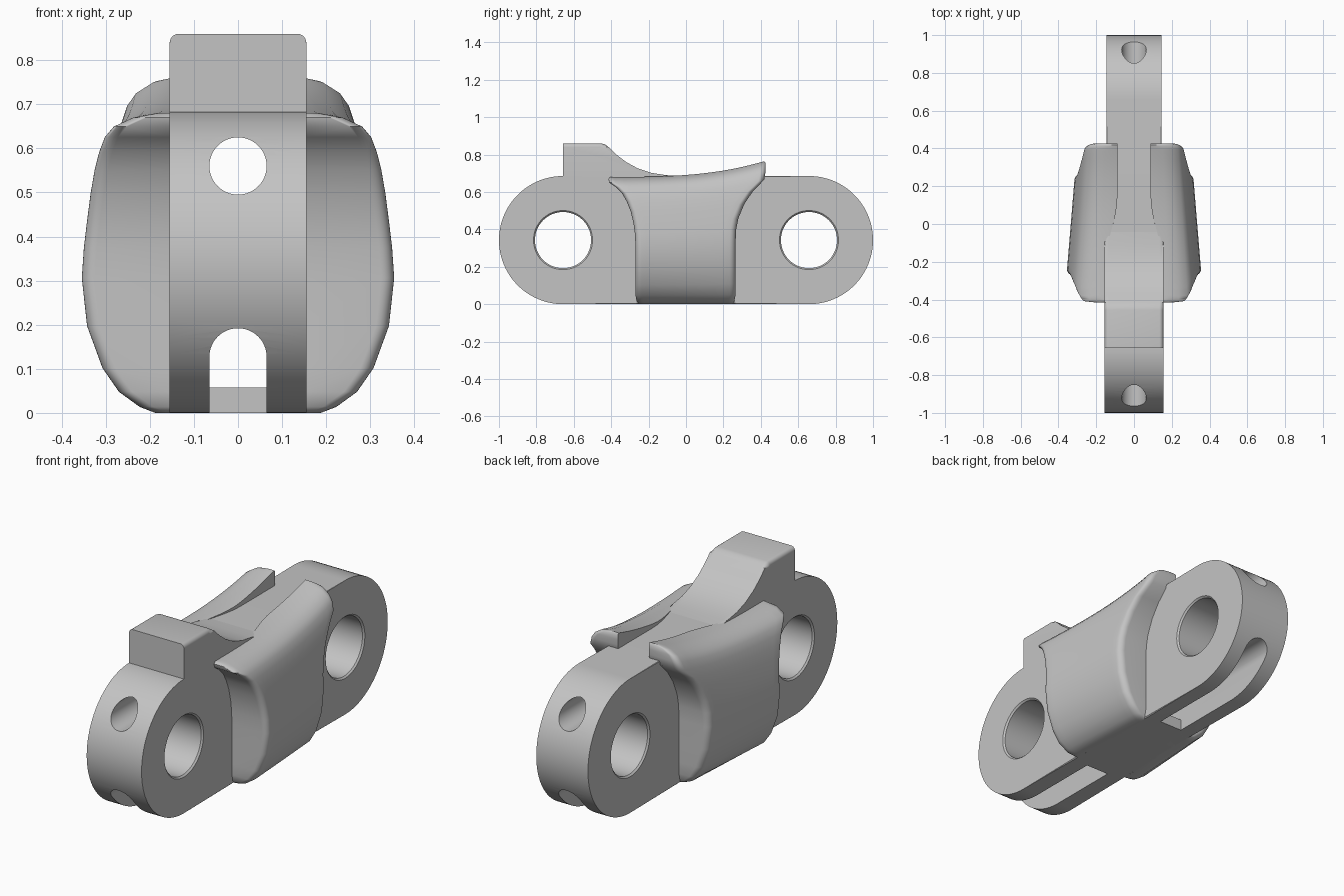
import bpy, bmesh, math

cube = bpy.data.objects.get("Cube")
if cube:
    bpy.data.objects.remove(cube, do_unlink=True)

grey = bpy.data.materials.new("plain grey")
grey.use_nodes = True
grey.diffuse_color = (0.55, 0.55, 0.55, 1)
grey.node_tree.nodes["Principled BSDF"].inputs["Base Color"].default_value = (0.55, 0.55, 0.55, 1)

R = 0.3425            # end radius of the link
PIN_Y = 1 - R         # pin hole centre
HOLE = 0.065          # half width of lengthwise holes


def finish(name, bm):
    bmesh.ops.recalc_face_normals(bm, faces=bm.faces)
    mesh = bpy.data.meshes.new(name)
    bm.to_mesh(mesh)
    bm.free()
    mesh.materials.append(grey)
    obj = bpy.data.objects.new(name, mesh)
    bpy.context.collection.objects.link(obj)
    return obj


def skin(bm, rings):
    """Join equal rings of points with quads, return the vertex rings."""
    vr = [[bm.verts.new(p) for p in ring] for ring in rings]
    n = len(vr[0])
    for a, b in zip(vr, vr[1:]):
        for i in range(n):
            j = (i + 1) % n
            bm.faces.new((a[i], a[j], b[j], b[i]))
    return vr


def loft(name, rings, bevel=0, segments=1, min_z=-1):
    """Closed loft; optionally bevel the cap edges that lie above min_z."""
    bm = bmesh.new()
    vr = skin(bm, rings)
    caps = [bm.faces.new(vr[0]), bm.faces.new(vr[-1])]
    if bevel:
        edges = [e for f in caps for e in f.edges
                 if (e.verts[0].co.z + e.verts[1].co.z) / 2 > min_z
                 and abs(e.verts[0].co.y) + abs(e.verts[1].co.y) > 1e-4]
        bmesh.ops.bevel(bm, geom=edges, offset=bevel, segments=segments,
                        profile=0.5, affect='EDGES', clamp_overlap=False)
    return finish(name, bm)


def arc(cy, cz, r, start, end, n):
    return [(cy + r * math.cos(math.radians(start + (end - start) * i / n)),
             cz + r * math.sin(math.radians(start + (end - start) * i / n)))
            for i in range(n + 1)]


def across(pts, x):
    return [(x, a, b) for a, b in pts]


def along(pts, y):
    return [(a, y, b) for a, b in pts]


def smooth(obj, angle=35):
    bpy.ops.object.select_all(action='DESELECT')
    obj.select_set(True)
    bpy.context.view_layer.objects.active = obj
    bpy.ops.object.shade_smooth_by_angle(angle=math.radians(angle))


def cut(obj, cutters):
    bpy.context.view_layer.objects.active = obj
    for c in cutters:
        mod = obj.modifiers.new("cut", 'BOOLEAN')
        mod.operation = 'DIFFERENCE'
        mod.solver = 'EXACT'
        mod.object = c
        bpy.ops.object.modifier_apply(modifier=mod.name)
        bpy.data.objects.remove(c, do_unlink=True)


# Link body: two rounded halves, the front one slightly wider
for name, side, half in (("front_link_body", -1, 0.155), ("back_link_body", 1, 0.146)):
    profile = arc(-PIN_Y, R, R, 90, 270, 48) + [(0, 0), (0, 2 * R)]
    profile = [(-side * y, z) for y, z in profile]
    body = loft(name, [across(profile, -half), across(profile, half)], bevel=0.008)

    # Chamfered pin hole
    stations = ((-half - 0.01, 0.168), (-half + 0.008, 0.15),
                (half - 0.008, 0.15), (half + 0.01, 0.168))
    pin = loft("pin_cutter", [across(arc(side * PIN_Y, R, r, 0, 360, 64)[:-1], x)
                              for x, r in stations])
    # Round lengthwise hole, arched tunnel and open bottom slot
    ends = (side * -0.1, side * 1.1)
    bore = arc(0, 0.56, HOLE, 0, 360, 48)[:-1]
    arch = arc(0, 0.127, HOLE, 0, 180, 24)
    tunnel = arch + [(-HOLE, 0.058), (HOLE, 0.058)]
    slot = arch + [(-HOLE, -0.1), (HOLE, -0.1)]
    cutters = [pin,
               loft("bore_cutter", [along(bore, y) for y in ends]),
               loft("tunnel_cutter", [along(tunnel, y) for y in ends]),
               loft("slot_cutter", [along(slot, y) for y in (side * 0.28, side * 1.1)])]
    cut(body, cutters)
    smooth(body)

# Raised stop block sweeping down into the body
slope = [(-0.455, 0.86), (-0.435, 0.855), (-0.415, 0.841), (-0.37, 0.798),
         (-0.32, 0.760), (-0.26, 0.727), (-0.19, 0.703), (-0.11, 0.690), (-0.03, 0.684)]
block = [(-PIN_Y, 0.64), (-PIN_Y, 0.86)] + slope + [(-0.03, 0.64)]


def stop_block():
    bm = bmesh.new()
    vr = skin(bm, [across(block, -0.155), across(block, 0.155)])
    for ring in vr:
        bm.faces.new(ring)
    # Round only the upper side edges
    edges = [e for e in bm.edges
             if abs(e.verts[0].co.x - e.verts[1].co.x) < 1e-5
             and all(v.co.z > 0.683 for v in e.verts)]
    bmesh.ops.bevel(bm, geom=edges, offset=0.055, segments=6, profile=0.5,
                    affect='EDGES', clamp_overlap=True)
    return finish("stop_block", bm)


smooth(stop_block())

# Side wings: relative height, outer x, front y, back y
ROWS = [(0, 0.19, -0.25, 0.25), (0.02, 0.225, -0.264, 0.258), (0.07, 0.272, -0.27, 0.265),
        (0.15, 0.31, -0.27, 0.265), (0.29, 0.345, -0.27, 0.265), (0.45, 0.357, -0.27, 0.265),
        (0.55, 0.352, -0.273, 0.268), (0.63, 0.345, -0.28, 0.28), (0.73, 0.335, -0.296, 0.313),
        (0.81, 0.324, -0.318, 0.36), (0.87, 0.312, -0.342, 0.418), (0.92, 0.297, -0.375, 0.425),
        (0.955, 0.275, -0.41, 0.425), (0.985, 0.232, -0.415, 0.425), (1, 0.18, -0.405, 0.418)]


def inner_x(y):
    t = min(max((y + 0.2) / 0.34, 0), 1)
    return 0.15 - 0.062 * t * t * (3 - 2 * t)


def top_z(y):
    return 0.68 + 0.085 * max(0, (y + 0.42) / 0.84) ** 3


def wing(name, side):
    r, steps, spans = 0.032, 6, 16
    rings = []
    for v, xo, yf, yb in ROWS:
        turn = [math.pi / 2 * i / steps for i in range(steps + 1)]
        front = [(yf + r * (1 - math.cos(a)), r * (1 - math.sin(a))) for a in turn]
        back = [(yb - r * (1 - math.cos(a)), r * (1 - math.sin(a))) for a in reversed(turn)]
        y0, y1 = front[-1][0], back[0][0]
        middle = [(y0 + (y1 - y0) * i / spans, 0) for i in range(1, spans)]
        outer, inner = [], []
        for y, drop in front + middle + back:
            x = xo * (1 - 0.125 * (y + 0.27) / 0.54) - drop
            z = v * top_z(y)
            outer.append((side * max(x, inner_x(y) + 0.004), y, z))
            inner.append((side * inner_x(y), y, z))
        rings.append(outer + inner[::-1])
    bm = bmesh.new()
    vr = skin(bm, rings)
    n = len(vr[0])
    for ring in (vr[0], vr[-1]):
        for i in range(n // 2 - 1):
            bm.faces.new((ring[i], ring[i + 1], ring[n - 2 - i], ring[n - 1 - i]))
    smooth(finish(name, bm), 50)


wing("left_wing", 1)
wing("right_wing", -1)
